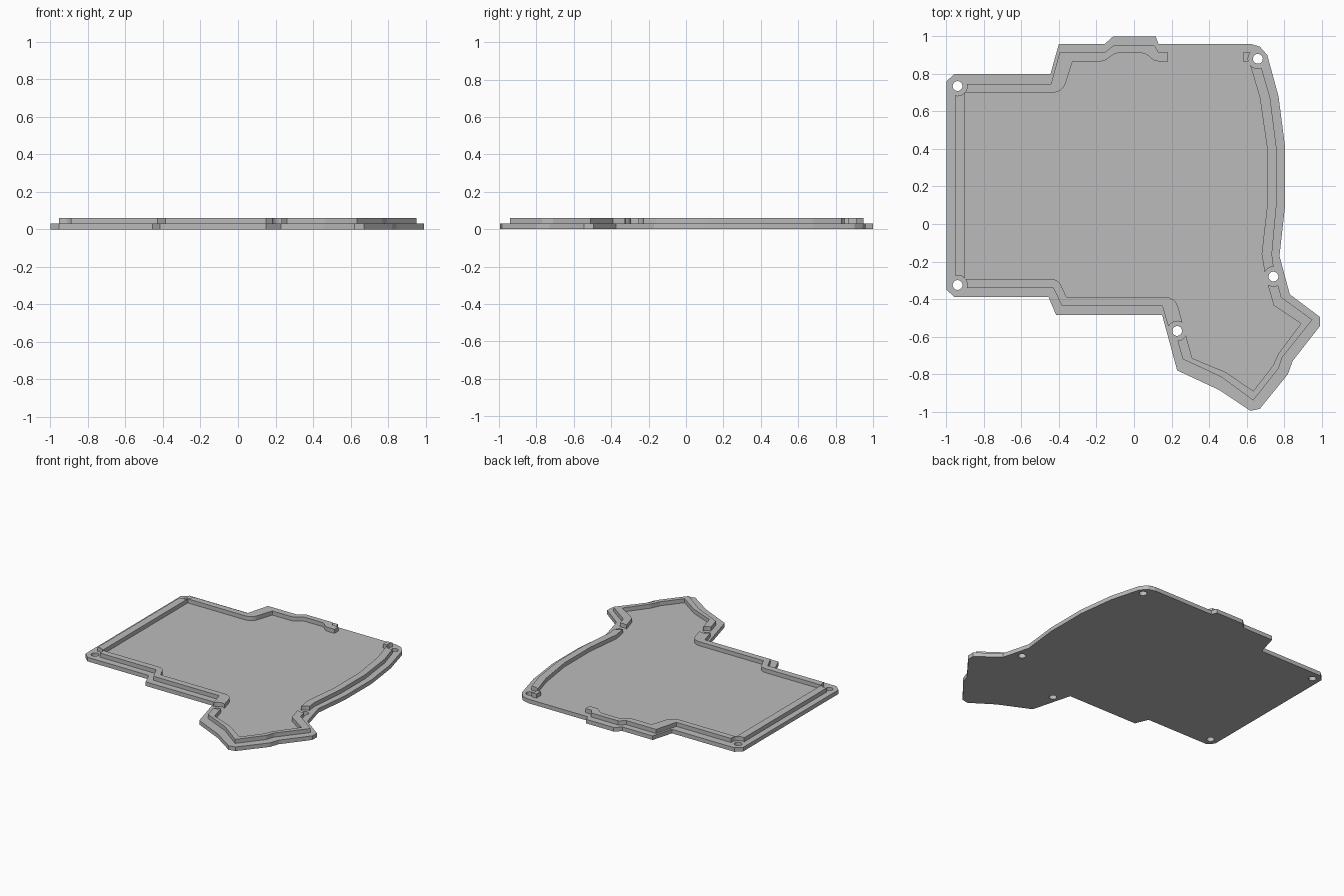
import bpy
import bmesh
from math import tan
from mathutils import Vector

default_cube = bpy.data.objects.get("Cube")
if default_cube:
    bpy.data.objects.remove(default_cube, do_unlink=True)

# One plain grey for the whole case
grey = bpy.data.materials.new("plain_grey")
grey.use_nodes = True
colour = (0.5, 0.5, 0.5, 1)
grey.diffuse_color = colour
grey.node_tree.nodes["Principled BSDF"].inputs["Base Color"].default_value = colour

PLATE_TOP = 0.03
RIM_TOP = 0.06


def rounded(points):
    """Scale hundredths to units; a third value on a point rounds its corner."""
    corners = [Vector(p[:2]) / 100 for p in points]
    path = []
    for i, point in enumerate(points):
        corner = corners[i]
        if len(point) == 2:
            path.append(corner)
            continue
        before = (corners[i - 1] - corner).normalized()
        after = (corners[(i + 1) % len(corners)] - corner).normalized()
        reach = point[2] / 100 / tan(before.angle(after) / 2)
        start, end = corner + before * reach, corner + after * reach
        for step in range(7):
            t = step / 6
            path.append(start * (1 - t) ** 2 + corner * 2 * t * (1 - t) + end * t ** 2)
    return path


def finish(name, bm):
    bmesh.ops.recalc_face_normals(bm, faces=bm.faces)
    mesh = bpy.data.meshes.new(name)
    bm.to_mesh(mesh)
    bm.free()
    mesh.materials.append(grey)
    obj = bpy.data.objects.new(name, mesh)
    bpy.context.collection.objects.link(obj)
    return obj


def prism(name, points, bottom, top):
    """Extrude a flat outline straight up."""
    bm = bmesh.new()
    face = bm.faces.new([bm.verts.new((p.x, p.y, bottom)) for p in rounded(points)])
    lifted = bmesh.ops.extrude_face_region(bm, geom=[face], use_keep_orig=True)["geom"]
    for vert in lifted:
        if isinstance(vert, bmesh.types.BMVert):
            vert.co.z = top
    return finish(name, bm)


def drill(name, radius):
    """Round cutters at every screw position."""
    bm = bmesh.new()
    for x, y in screws:
        ring = bmesh.ops.create_cone(bm, cap_ends=True, segments=32, radius1=radius,
                                     radius2=radius, depth=0.4)["verts"]
        bmesh.ops.translate(bm, verts=ring, vec=(x / 100, y / 100, 0))
    return finish(name, bm)


def cut(obj, cutter):
    """Subtract the cutter and keep the resulting mesh."""
    modifier = obj.modifiers.new("screw_cut", 'BOOLEAN')
    modifier.object = cutter
    modifier.operation = 'DIFFERENCE'
    modifier.solver = 'EXACT'
    graph = bpy.context.evaluated_depsgraph_get()
    result = bpy.data.meshes.new_from_object(obj.evaluated_get(graph))
    obj.modifiers.clear()
    obj.data = result


screws = [(-94, 73.5), (-94, -32.5), (66, 88), (74.3, -28), (23, -57)]

# Base plate outline, clockwise from the back left corner
outline = [
    (-100, 76), (-95.5, 80), (-44.5, 80), (-40, 96), (-15.5, 96), (-11, 100),
    (11.5, 100), (13, 96), (62, 96), (67, 94.5), (71, 90), (77, 68), (80.5, 41),
    (80.5, 10), (77.5, -17), (83, -37.5), (99, -49.5), (99, -54.5), (84.5, -73),
    (82, -80), (67, -98.5), (62, -99.5), (45.5, -88.5), (23, -78), (15, -48.5),
    (-41.5, -48.5), (-45.5, -39), (-95.5, -39), (-100, -35),
]

# Raised rim pieces: outer edge, then inner edge back
rims = {
    "left_rim": [(-95.5, 73), (-95.5, -32), (-90, -32), (-90, 73)],
    "back_rim": [
        (-94, 74.5), (-44.3, 74.5), (-39.6, 91.5), (-15.5, 91.5), (-11, 95),
        (11, 95), (13, 91.5), (18, 91.5), (18, 86.7), (11, 86.7, 5), (6, 91, 5),
        (-10, 91, 5), (-16, 86.7, 5), (-32.7, 86.7), (-38, 70, 8), (-94, 70)],
    "back_tab": [(58, 86.5), (58, 91.5), (66, 91.5), (66, 86.5)],
    "right_rim": [
        (66.5, 88), (72.5, 67.5), (76, 40), (76, 11), (73.5, -16), (75, -28),
        (70, -28), (68, -16), (71, 10), (71, 40), (67, 67.5), (61.5, 86)],
    "front_rim": [
        (-94, -34), (-43, -34), (-38.5, -43.5), (15, -43.5), (19, -57),
        (27, -57), (22, -38.8, 8), (-36, -38.8), (-40.5, -29.3, 6), (-94, -29.3)],
    "corner_rim": [
        (22, -58), (26, -72), (46.5, -81.5), (63.5, -94), (77, -77), (79, -71),
        (95, -51), (78.5, -39), (75.5, -28), (70, -28), (74.5, -43.5), (89, -53),
        (77, -69), (74, -75.5), (63.5, -89), (49, -79), (31, -71.5), (27, -57)],
}

# Build the plate with its screw holes
hole_cutter = drill("screw_hole_cutter", 0.026)
base_plate = prism("base_plate", outline, 0, PLATE_TOP)
cut(base_plate, hole_cutter)

# Build the rims and clear the space around each screw
clearance_cutter = drill("screw_clearance_cutter", 0.052)
for rim_name, rim_points in rims.items():
    cut(prism(rim_name, rim_points, PLATE_TOP, RIM_TOP), clearance_cutter)

# The cutters are no longer needed
for cutter in (hole_cutter, clearance_cutter):
    bpy.data.objects.remove(cutter, do_unlink=True)
